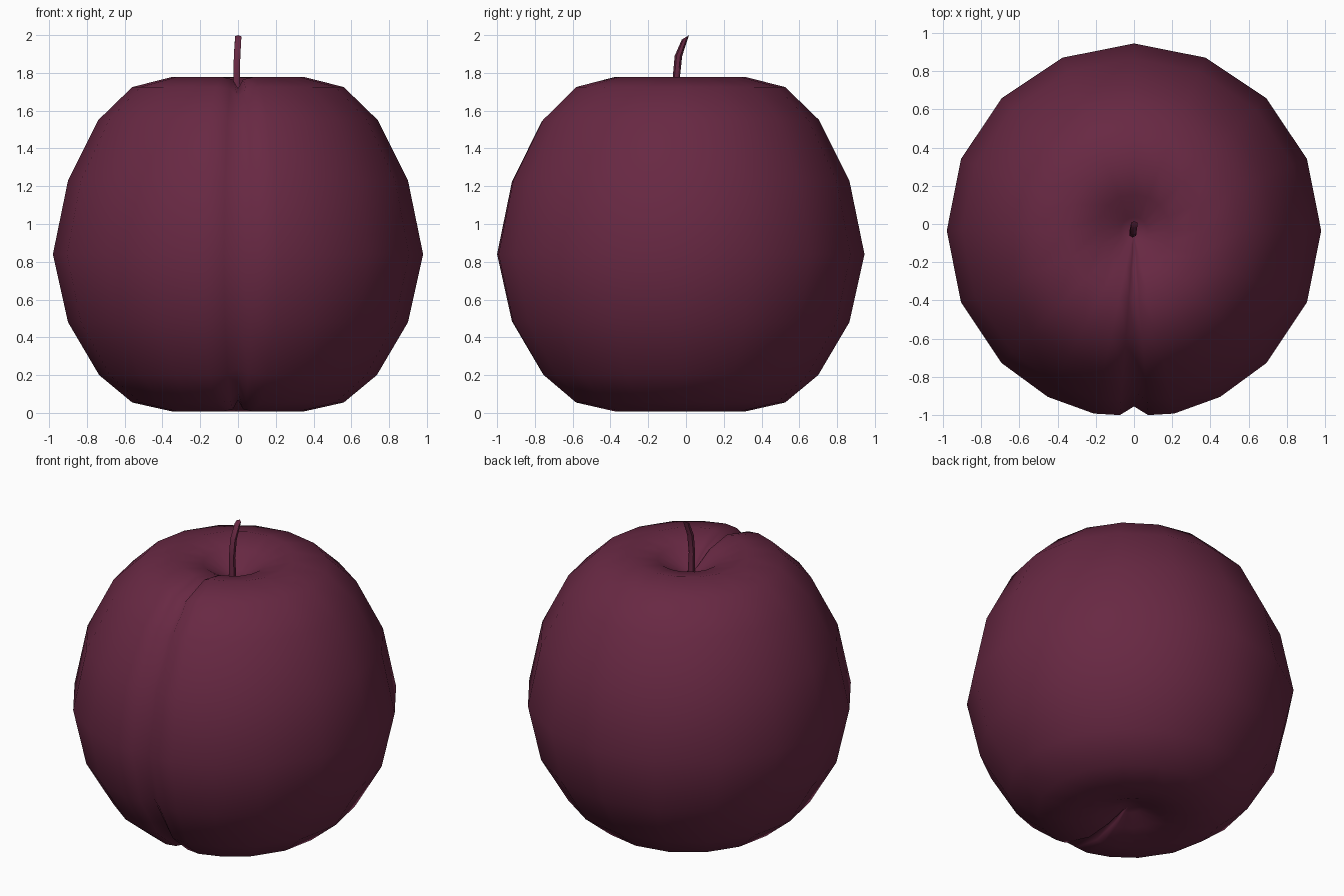
import bpy, bmesh, math
from mathutils import Vector

if "Cube" in bpy.data.objects:
    bpy.data.objects.remove(bpy.data.objects["Cube"])

skin = bpy.data.materials.new("dark plum")
skin.diffuse_color = (0.138, 0.0215, 0.056, 1)
skin.use_nodes = True
skin.node_tree.nodes["Principled BSDF"].inputs["Base Color"].default_value = skin.diffuse_color

CY = -0.035  # the fruit axis sits slightly forward of the centre


def add_object(name, bm, angle):
    bmesh.ops.recalc_face_normals(bm, faces=bm.faces[:])
    me = bpy.data.meshes.new(name)
    bm.to_mesh(me)
    bm.free()
    ob = bpy.data.objects.new(name, me)
    bpy.context.collection.objects.link(ob)
    me.materials.append(skin)
    bpy.ops.object.select_all(action='DESELECT')
    ob.select_set(True)
    bpy.context.view_layer.objects.active = ob
    bpy.ops.object.shade_smooth_by_angle(angle=math.radians(angle))
    return ob


def bridge(bm, a, b):
    n = len(a)
    for i in range(n):
        bm.faces.new((a[i], a[(i + 1) % n], b[(i + 1) % n], b[i]))


# Fruit: lathe profile (radius, height), dimpled at both ends
profile = [(0.07, 0.085), (0.18, 0.04), (0.35, 0.008), (0.56, 0.055), (0.735, 0.20),
           (0.90, 0.48), (0.98, 0.84), (0.90, 1.23), (0.74, 1.55), (0.56, 1.725),
           (0.355, 1.777), (0.19, 1.735), (0.07, 1.655)]
# Half of the meridians (degrees), closer together at the front crease
half = [67.5, 45, 22.5, 0, -22.5, -45, -62.6, -77.6, -85.6]
angles = [90] + half + [-90] + [180 - a for a in reversed(half)]


def crease(a):
    d = abs(((a + 90) + 180) % 360 - 180)
    return 0.06 if d < 1 else 0.012 if d < 6 else 0.0


bm = bmesh.new()
rings = []
for i, (r, z) in enumerate(profile):
    p, q = profile[max(i - 1, 0)], profile[min(i + 1, len(profile) - 1)]
    n = Vector((q[1] - p[1], p[0] - q[0])).normalized()  # outward profile normal
    fade = min(1, r / 0.35)
    ring = []
    for a in angles:
        c = crease(a) * fade
        rr, zz = r - n.x * c, z - n.y * c
        t = math.radians(a)
        ring.append(bm.verts.new((rr * math.cos(t), CY + rr * math.sin(t), zz)))
    rings.append(ring)
for a, b in zip(rings, rings[1:]):
    bridge(bm, a, b)
for ring, z in ((rings[0], 0.1), (rings[-1], 1.63)):
    tip = bm.verts.new((0, CY, z))
    for i in range(len(ring)):
        bm.faces.new((ring[i], ring[(i + 1) % len(ring)], tip))
add_object("fruit", bm, 180)

# Stem: bent six-sided stalk (x, y, z, radius, tilt of the cut end)
path = [(-0.005, -0.045, 1.60, 0.022, 0), (-0.007, -0.052, 1.77, 0.019, 0),
        (-0.005, -0.040, 1.89, 0.020, 0), (0.001, -0.003, 1.988, 0.019, 0.6)]
bm = bmesh.new()
rings = []
for x, y, z, r, tilt in path:
    ring = []
    for k in range(6):
        t = math.tau * k / 6 + math.pi / 6
        dy = r * math.sin(t)
        ring.append(bm.verts.new((x + r * math.cos(t), y + dy, z + tilt * dy)))
    rings.append(ring)
for a, b in zip(rings, rings[1:]):
    bridge(bm, a, b)
bm.faces.new(rings[0])
bm.faces.new(rings[-1])
add_object("stem", bm, 60)
